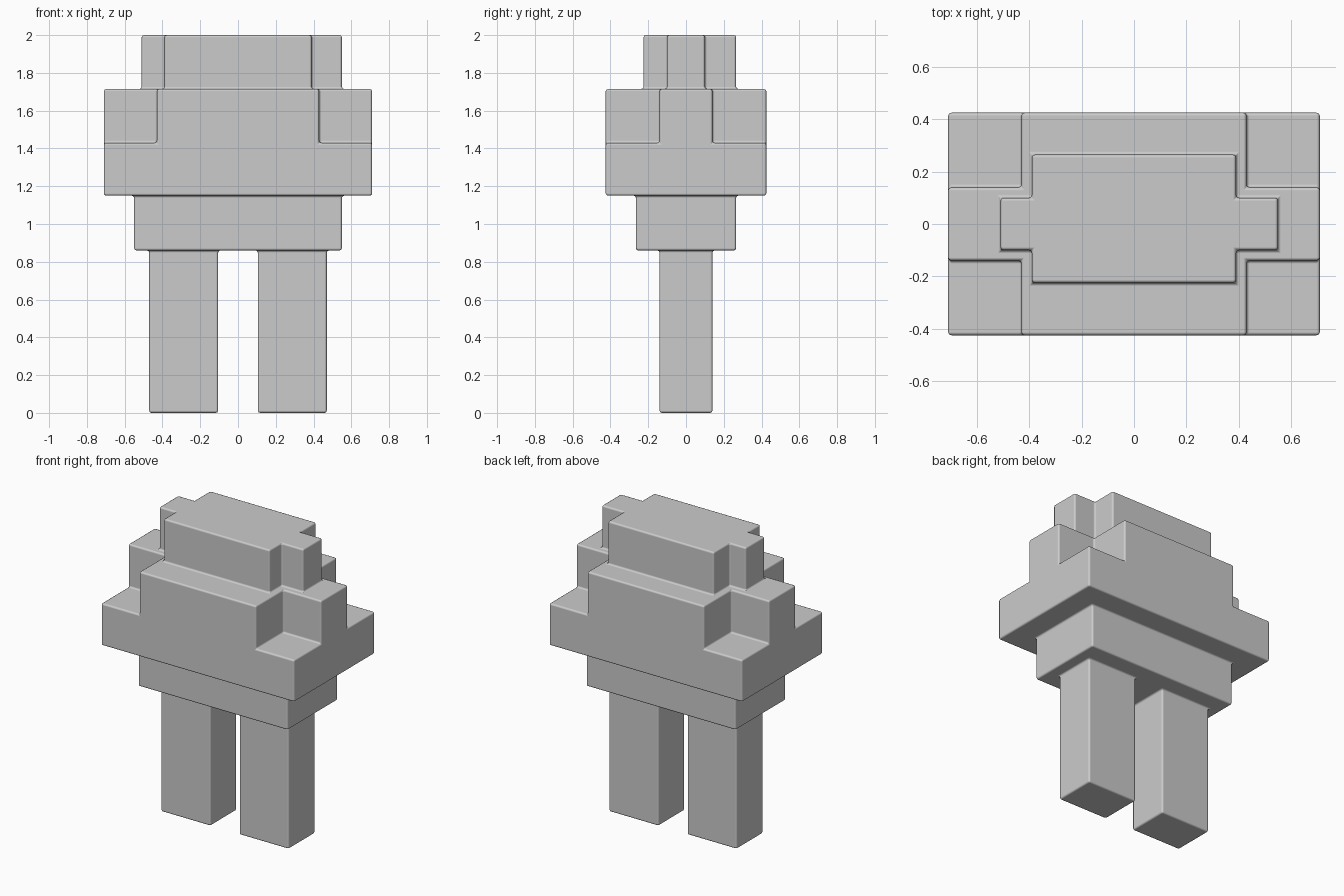
import bpy, bmesh

if "Cube" in bpy.data.objects:
    bpy.data.objects.remove(bpy.data.objects["Cube"])

# Blocks of the fused figure: (x0, x1, y0, y1, z0, z1)
BLOCKS = {
    "left_leg":    (-0.47, -0.105, -0.14, 0.14, 0.0, 0.86),
    "right_leg":   (0.105, 0.47, -0.14, 0.14, 0.0, 0.86),
    "hips":        (-0.55, 0.55, -0.265, 0.265, 0.86, 1.15),
    "chest":       (-0.71, 0.71, -0.425, 0.425, 1.15, 1.43),
    "upper_chest": (-0.43, 0.43, -0.425, 0.425, 1.43, 1.715),
    "shoulders":   (-0.71, 0.71, -0.14, 0.14, 1.43, 1.715),
    "head":        (-0.39, 0.39, -0.225, 0.265, 1.715, 2.0),
    "ears":        (-0.51, 0.55, -0.10, 0.10, 1.715, 2.0),
}

grey = bpy.data.materials.new("grey")
grey.diffuse_color = (0.6, 0.6, 0.6, 1)
grey.use_nodes = True
grey.node_tree.nodes["Principled BSDF"].inputs["Base Color"].default_value = grey.diffuse_color


def fused_blocks(name, boxes, material):
    """Weld boxes into one clean outer shell on a shared grid."""
    axes = [sorted({b[2 * a + s] for b in boxes for s in (0, 1)}) for a in range(3)]

    def filled(cell):
        if any(c < 0 or c >= len(ax) - 1 for c, ax in zip(cell, axes)):
            return False
        mid = [(ax[c] + ax[c + 1]) / 2 for c, ax in zip(cell, axes)]
        return any(all(b[2 * a] < mid[a] < b[2 * a + 1] for a in range(3)) for b in boxes)

    bm, verts = bmesh.new(), {}

    def vert(key):
        if key not in verts:
            verts[key] = bm.verts.new([ax[k] for ax, k in zip(axes, key)])
        return verts[key]

    nx, ny, nz = (len(ax) - 1 for ax in axes)
    for cell in ((i, j, k) for i in range(nx) for j in range(ny) for k in range(nz)):
        if not filled(cell):
            continue
        for a in range(3):
            u, v = (a + 1) % 3, (a + 2) % 3
            for side in (0, 1):
                neighbour = list(cell)
                neighbour[a] += 2 * side - 1
                if filled(neighbour):
                    continue
                corners = []
                for du, dv in ((0, 0), (1, 0), (1, 1), (0, 1)):
                    key = list(cell)
                    key[a] += side
                    key[u] += du
                    key[v] += dv
                    corners.append(vert(tuple(key)))
                bm.faces.new(corners if side else corners[::-1])

    for f in bm.faces:
        f.smooth = True
    mesh = bpy.data.meshes.new(name)
    bm.to_mesh(mesh)
    bm.free()
    mesh.materials.append(material)
    obj = bpy.data.objects.new(name, mesh)
    bpy.context.collection.objects.link(obj)
    return obj


# Block figure with softly rounded outer edges and filleted inner corners
figure = fused_blocks("block_figure", list(BLOCKS.values()), grey)
bevel = figure.modifiers.new("rounded_edges", 'BEVEL')
bevel.width = 0.012
bevel.segments = 2
bevel.limit_method = 'ANGLE'
bevel.harden_normals = True
